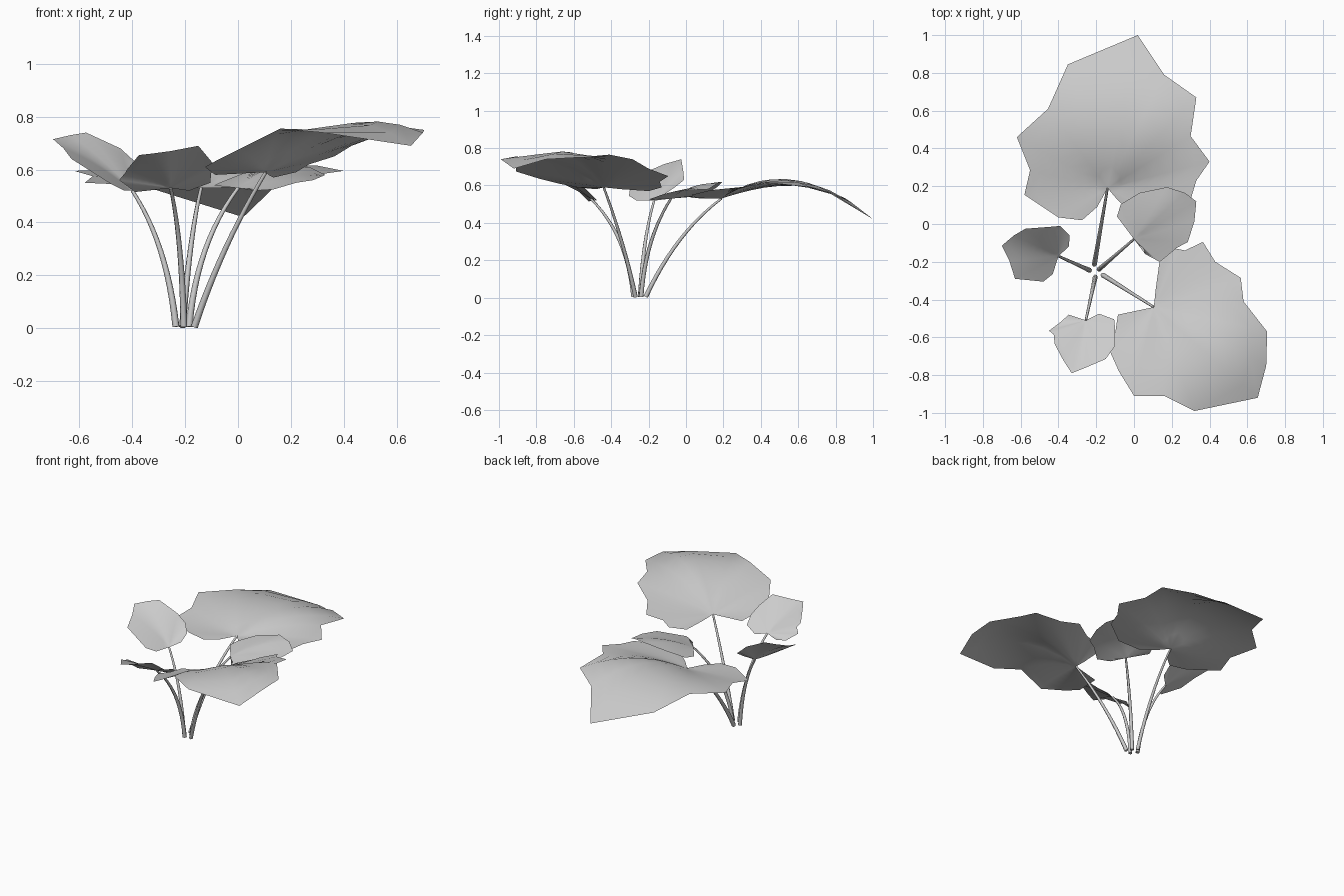
import bpy, bmesh
from mathutils import Vector as V

RINGS = 7


def leaf(name, root, arch, tip, rim):
    """Fan of smooth rings from the stalk joint to a lobed rim, arched along the midrib."""
    root = V(root)
    rim = [V(p) for p in rim]
    mid = (rim[tip] - root).xy
    bm = bmesh.new()
    hub = bm.verts.new(root)
    rings = []
    for r in range(1, RINGS + 1):
        t = r / RINGS
        ring = []
        for p in rim:
            along = max(0, (p - root).xy.dot(mid) / mid.length_squared)
            q = root.lerp(p, t)
            q.z += arch * min(along, 1) ** 2 * 4 * t * (1 - t)
            ring.append(bm.verts.new(q))
        rings.append(ring)
    for i in range(len(rim) - 1):
        bm.faces.new((hub, rings[0][i], rings[0][i + 1]))
        for a, b in zip(rings, rings[1:]):
            bm.faces.new((a[i], b[i], b[i + 1], a[i + 1]))
    bm.normal_update()
    if sum(f.normal.z for f in bm.faces) < 0:
        bmesh.ops.reverse_faces(bm, faces=bm.faces[:])
    for f in bm.faces:
        f.smooth = True
    me = bpy.data.meshes.new(name)
    bm.to_mesh(me)
    bm.free()
    bpy.context.collection.objects.link(bpy.data.objects.new(name, me))


def stalk(name, base, top, lean, knee):
    """Tapered tube along a bent path; lean and knee place the bend."""
    base, top = V((*base, 0.005)), V(top)
    bend = base.lerp(top, lean)
    bend.z = knee
    cu = bpy.data.curves.new(name, 'CURVE')
    cu.dimensions = '3D'
    cu.bevel_depth = 0.011
    cu.bevel_resolution = 1
    cu.use_fill_caps = True
    sp = cu.splines.new('POLY')
    n = 12
    sp.points.add(n)
    for i, p in enumerate(sp.points):
        t = i / n
        q = base * (1 - t) ** 2 + bend * 2 * t * (1 - t) + top * t * t
        p.co = (*q, 1)
        p.radius = 1.2 - 0.6 * t
    sp.use_smooth = True
    bpy.context.collection.objects.link(bpy.data.objects.new(name, cu))


# Large back leaf
back = (-0.14, 0.19, 0.53)
leaf("back_leaf", back, 0.15, 9, [
    (-.085, .125, .53), (0, .05, .535), (.15, .03, .55), (.30, .13, .575),
    (.33, .23, .585), (.40, .33, .595), (.30, .465, .615), (.33, .67, .59),
    (.16, .79, .555), (.02, 1.0, .42), (-.35, .845, .535), (-.455, .61, .60),
    (-.62, .46, .595), (-.55, .285, .575), (-.58, .155, .55), (-.40, .035, .545),
    (-.275, .02, .535), (-.195, .09, .53)])
stalk("back_stalk", (-.21, -.215), back, .4, .35)

# Large front right leaf
right = (0.105, -0.44, 0.59)
leaf("front_right_leaf", right, 0.13, 10, [
    (.115, -.345, .58), (.135, -.2, .57), (.22, -.13, .59), (.27, -.14, .62),
    (.365, -.095, .65), (.43, -.2, .69), (.565, -.285, .74), (.58, -.41, .765),
    (.705, -.57, .75), (.70, -.75, .74), (.655, -.92, .69), (.32, -.99, .74),
    (.16, -.91, .755), (0, -.91, .675), (-.08, -.78, .635), (-.125, -.68, .61),
    (-.10, -.58, .59), (-.085, -.48, .58)])
stalk("front_right_stalk", (-.165, -.27), right, .38, .31)

# Small middle leaf
middle = (0.0, -0.08, 0.53)
leaf("middle_leaf", middle, 0.03, 5, [
    (-.09, .04, .54), (-.07, .105, .55), (.03, .165, .59), (.175, .195, .62),
    (.27, .165, .61), (.33, .12, .58), (.32, .015, .575), (.285, -.095, .56),
    (.22, -.13, .55), (.135, -.2, .525), (.06, -.16, .52), (.05, -.12, .53)])
stalk("middle_stalk", (-.185, -.24), middle, .15, .32)

# Small left leaf, tilted up
left = (-0.40, -0.17, 0.52)
leaf("left_leaf", left, 0.02, 4, [
    (-.43, -.265, .52), (-.48, -.305, .545), (-.63, -.29, .64), (-.66, -.195, .68),
    (-.70, -.115, .715), (-.635, -.06, .73), (-.575, -.025, .74), (-.445, -.015, .68),
    (-.39, -.01, .63), (-.34, -.06, .59), (-.345, -.12, .55)])
stalk("left_stalk", (-.235, -.245), left, .2, .32)

# Small front leaf, tilted up
front = (-0.255, -0.51, 0.53)
leaf("front_leaf", front, 0.01, 6, [
    (-.345, -.48, .52), (-.39, -.52, .515), (-.45, -.565, .56), (-.425, -.585, .59),
    (-.42, -.635, .60), (-.375, -.72, .655), (-.33, -.79, .66), (-.255, -.76, .67),
    (-.15, -.715, .69), (-.10, -.645, .63), (-.10, -.555, .60), (-.105, -.505, .55),
    (-.185, -.475, .52)])
stalk("front_stalk", (-.205, -.28), front, .15, .34)
